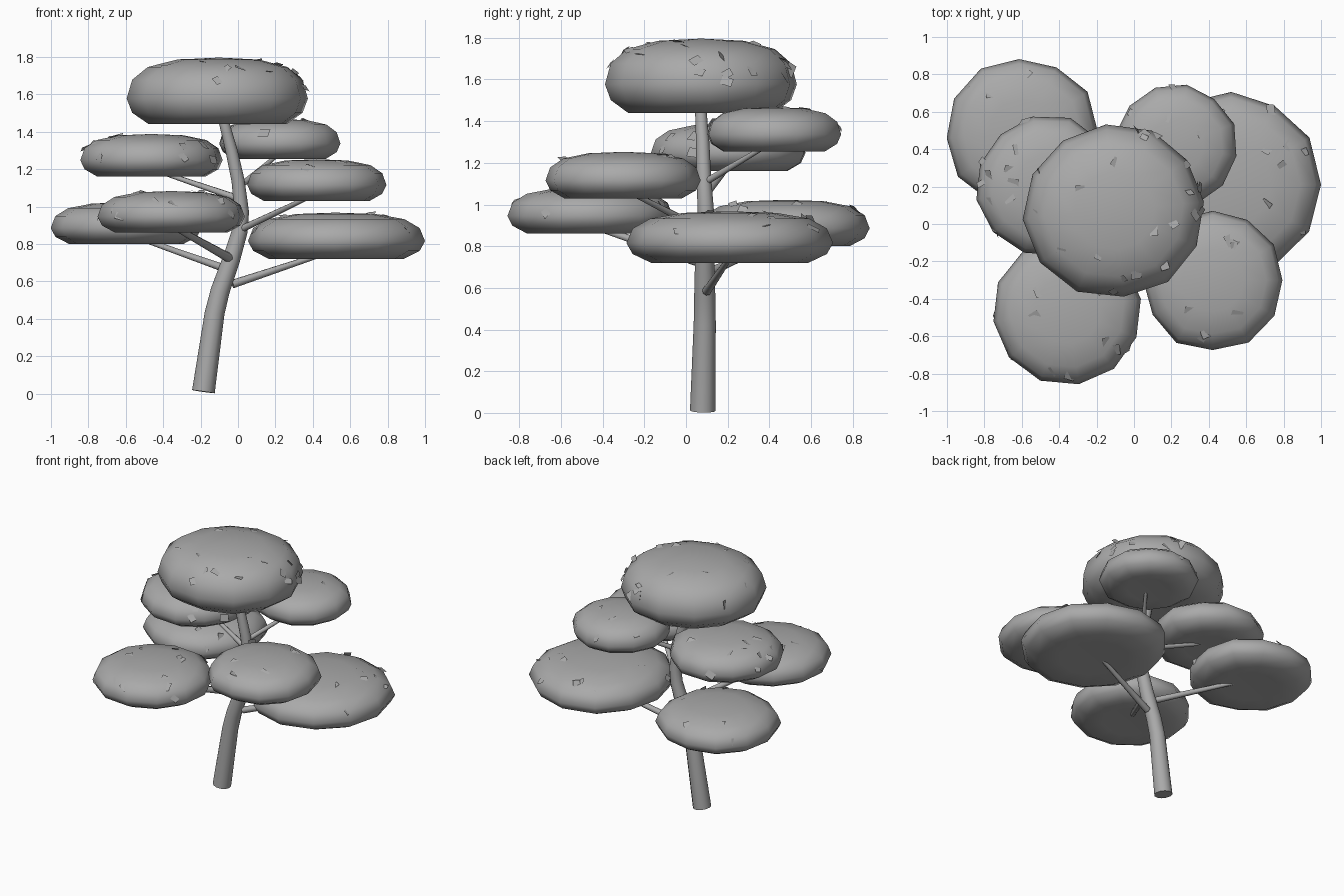
import bpy, bmesh, math, random
from mathutils import Vector

if "Cube" in bpy.data.objects:
    bpy.data.objects.remove(bpy.data.objects["Cube"])

random.seed(4)
grey = bpy.data.materials.new("plain grey")
grey.diffuse_color = (0.4, 0.4, 0.4, 1)
grey.use_nodes = True
grey.node_tree.nodes["Principled BSDF"].inputs["Base Color"].default_value = grey.diffuse_color


def finish(name, bm, smooth=True):
    bmesh.ops.recalc_face_normals(bm, faces=bm.faces)
    me = bpy.data.meshes.new(name)
    bm.to_mesh(me)
    bm.free()
    me.materials.append(grey)
    for p in me.polygons:
        p.use_smooth = smooth and len(p.vertices) < 5
    ob = bpy.data.objects.new(name, me)
    bpy.context.collection.objects.link(ob)
    return ob


def bridge(bm, rings):
    for a, b in zip(rings, rings[1:]):
        n = len(a)
        for i in range(n):
            j = (i + 1) % n
            bm.faces.new((a[i], a[j], b[j], b[i]))


def tube(name, pts, radii, sides):
    """Tapered tube through points, capped at both ends."""
    bm = bmesh.new()
    pts = [Vector(p) for p in pts]
    rings = []
    for k, p in enumerate(pts):
        d = pts[min(k + 1, len(pts) - 1)] - pts[max(k - 1, 0)]
        q = Vector((0, 0, 1)).rotation_difference(d.normalized())
        rings.append([bm.verts.new(p + q @ Vector((radii[k] * math.cos(a), radii[k] * math.sin(a), 0)))
                      for a in (2 * math.pi * i / sides for i in range(sides))])
    bridge(bm, rings)
    bm.faces.new(rings[0])
    bm.faces.new(rings[-1])
    return finish(name, bm)


# Foliage cross-section: (radius fraction, height fraction)
PROFILE = [(0.45, 0.02), (0.76, 0.0), (0.94, 0.17), (1.0, 0.38),
           (0.94, 0.66), (0.77, 0.85), (0.45, 0.96)]


def pad(name, x0, x1, y0, y1, z0, z1, turn, chips):
    """Flat-bottomed foliage cushion filling a box, with small leaf chips."""
    c = Vector(((x0 + x1) / 2, (y0 + y1) / 2, z0))
    rx, ry, h = (x1 - x0) / 2, (y1 - y0) / 2, z1 - z0
    n = 12
    wob = [random.uniform(0.97, 1.02) for _ in range(n)]

    def at(r, a, f):
        return c + Vector((rx * r * math.cos(a), ry * r * math.sin(a), h * f))

    bm = bmesh.new()
    rings = [[bm.verts.new(at(r * wob[i], turn + 2 * math.pi * i / n, f)) for i in range(n)]
             for r, f in PROFILE]
    bridge(bm, rings)
    low, top = bm.verts.new(at(0, 0, 0.05)), bm.verts.new(at(0, 0, 0.99))
    for i in range(n):
        j = (i + 1) % n
        bm.faces.new((low, rings[0][j], rings[0][i]))
        bm.faces.new((top, rings[-1][i], rings[-1][j]))
    finish(name, bm)

    # leaf chips: little tilted squares half sunk into the upper surface
    bm = bmesh.new()
    for _ in range(chips):
        a, t = random.uniform(0, 2 * math.pi), random.uniform(0, 3)
        k = 3 + min(int(t), 2)
        (r0, f0), (r1, f1) = PROFILE[k], PROFILE[k + 1]
        s = t - (k - 3)
        p = at(0.98 * (r0 + (r1 - r0) * s), a, f0 + (f1 - f0) * s)
        normal = Vector((math.cos(a) * (1 - t / 3), math.sin(a) * (1 - t / 3), 0.3 + t / 3))
        normal += Vector([random.uniform(-0.5, 0.5) for _ in range(3)])
        q = normal.to_track_quat('Z', 'Y')
        w, spin = random.uniform(0.03, 0.04), random.uniform(0, 6.28)
        bm.faces.new([bm.verts.new(p + q @ Vector((w * math.cos(spin + b), w * math.sin(spin + b), 0)))
                      for b in (0, 1.3, math.pi, math.pi + 1.3)])
    finish(name + "_leaves", bm, False)


# Leaning, curved trunk
tube("trunk",
     [(-0.185, 0.08, 0.01), (-0.125, 0.09, 0.43), (-0.095, 0.09, 0.55), (-0.035, 0.09, 0.72),
      (0.01, 0.095, 0.87), (0.02, 0.095, 0.97), (0.0, 0.085, 1.14), (-0.035, 0.08, 1.30),
      (-0.08, 0.07, 1.47), (-0.09, 0.07, 1.52)],
     [0.061, 0.053, 0.051, 0.047, 0.042, 0.039, 0.035, 0.032, 0.027, 0.025], 12)

# Branches: trunk end, foliage end, thickness at trunk
BRANCHES = [
    ("right_low", (-0.03, 0.10, 0.585), (0.45, 0.21, 0.745), 0.023),
    ("back_left", (-0.06, 0.09, 0.665), (-0.54, 0.46, 0.835), 0.022),
    ("front_left", (-0.03, 0.09, 0.715), (-0.34, -0.43, 0.89), 0.026),
    ("front_right", (0.01, 0.09, 0.875), (0.40, -0.27, 1.06), 0.020),
    ("left_high", (0.01, 0.09, 1.04), (-0.43, 0.21, 1.19), 0.019),
    ("back_right", (0.0, 0.08, 1.10), (0.23, 0.40, 1.29), 0.018),
]
for label, a, b, r in BRANCHES:
    tube("branch_" + label, [a, b], [r, r * 0.6], 8)

# Foliage cushions: x range, y range, z range, turn, chip count
pad("foliage_crown", -0.59, 0.385, -0.40, 0.545, 1.44, 1.80, 0.1, 22)
pad("foliage_left_high", -0.85, -0.08, -0.17, 0.58, 1.16, 1.39, 0.2, 16)
pad("foliage_back_right", -0.10, 0.55, 0.09, 0.75, 1.255, 1.47, 0.35, 7)
pad("foliage_front_right", 0.04, 0.80, -0.68, 0.08, 1.03, 1.255, 0.0, 8)
pad("foliage_front_left", -0.75, 0.04, -0.86, -0.06, 0.86, 1.085, 0.15, 14)
pad("foliage_back_left", -1.0, -0.19, 0.07, 0.89, 0.80, 1.025, 0.05, 8)
pad("foliage_right_low", 0.04, 1.0, -0.29, 0.71, 0.72, 0.97, 0.0, 12)
